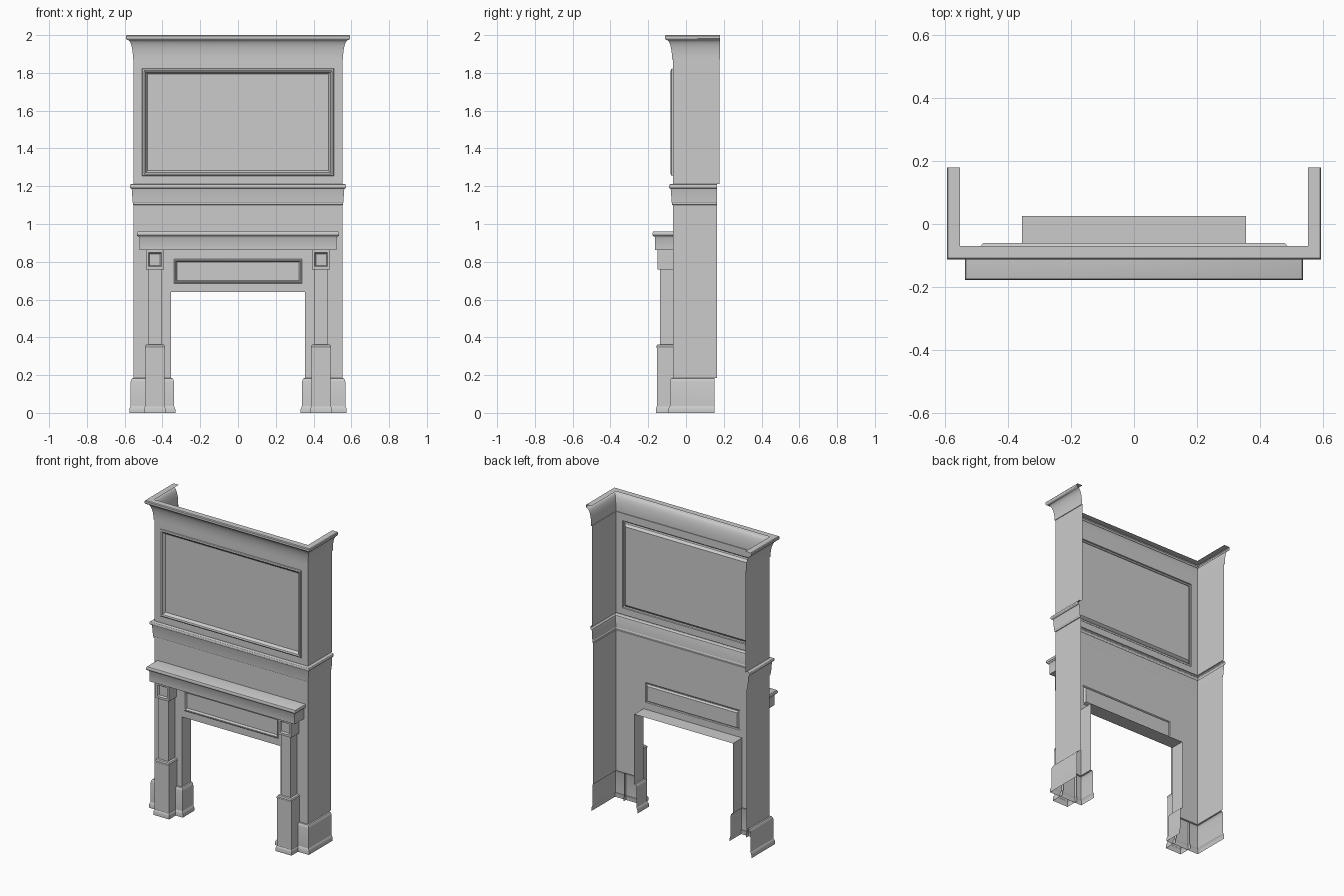
import bpy, bmesh, math
from mathutils import Vector, Matrix

if "Cube" in bpy.data.objects:
    bpy.data.objects.remove(bpy.data.objects["Cube"])

W, F = 0.552, -0.07          # half width and front plane of the wall
JX, JY = 0.355, 0.025        # fire opening half width and lining depth
OPEN_Z = 0.64


def finish(name, bm, mirror=False):
    me = bpy.data.meshes.new(name)
    bm.to_mesh(me)
    bm.free()
    ob = bpy.data.objects.new(name, me)
    bpy.context.collection.objects.link(ob)
    if mirror:
        ob.modifiers.new("mirror", 'MIRROR').use_axis[0] = True
    return ob


def sweep(name, path, profile, mirror=False, cap_top=False, cap_bottom=False):
    """Run an (outward offset, height) profile along a mitred plan path."""
    pts = [Vector(p) for p in path]
    normals = []
    for a, b in zip(pts, pts[1:]):
        d = (b - a).normalized()
        normals.append(Vector((d.y, -d.x)))
    miters = [normals[0]]
    for a, b in zip(normals, normals[1:]):
        miters.append((a + b) / (1 + a.dot(b)))
    miters.append(normals[-1])
    bm = bmesh.new()
    rows = [[bm.verts.new((*(p + m * o), z)) for p, m in zip(pts, miters)]
            for o, z in profile]
    for lo, hi in zip(rows, rows[1:]):
        for i in range(len(pts) - 1):
            bm.faces.new((lo[i], lo[i + 1], hi[i + 1], hi[i]))
    if cap_top:
        bm.faces.new(rows[-1])
    if cap_bottom:
        bm.faces.new(rows[0][::-1])
    return finish(name, bm, mirror)


def panel(name, rings):
    """Nested rectangles (half width, bottom, top, y) ending in a flat field."""
    bm = bmesh.new()
    loops = [[bm.verts.new(c) for c in ((-x, y, a), (x, y, a), (x, y, b), (-x, y, b))]
             for x, a, b, y in rings]
    for o, n in zip(loops, loops[1:]):
        for k in range(4):
            j = (k + 1) % 4
            bm.faces.new((o[k], o[j], n[j], n[k]))
    bm.faces.new(loops[-1])
    return finish(name, bm)


def u_path(half, front, back, cx=0):
    return [(cx - half, back), (cx - half, front), (cx + half, front), (cx + half, back)]


def leg_path(back):
    return [(-W, back), (-W, F), (-JX, F), (-JX, JY)]


# wall legs with plinth blocks, wrapping into the opening
sweep("plinth", leg_path(0.15),
      [(0.023, 0), (0.023, 0.02), (0.02, 0.03), (0.016, 0.036), (0.016, 0.165),
       (0.013, 0.176), (0.008, 0.183), (0, 0.185)], mirror=True)
sweep("wall_leg", leg_path(0.165), [(0, 0.185), (0, OPEN_Z)], mirror=True)

# underside of the opening
bm = bmesh.new()
bm.faces.new([bm.verts.new(c) for c in ((-JX, F, OPEN_Z), (-JX, JY, OPEN_Z),
                                        (JX, JY, OPEN_Z), (JX, F, OPEN_Z))])
finish("opening_soffit", bm)

# lower chimney breast with small panel
panel("breast_front", [(W, OPEN_Z, 1.10, F), (0.34, 0.685, 0.815, F),
                       (0.335, 0.69, 0.81, F - 0.004), (0.33, 0.695, 0.805, F - 0.003),
                       (0.323, 0.702, 0.798, F + 0.01)])
sweep("breast_side", [(-W, 0.165), (-W, F)], [(0, OPEN_Z), (0, 1.10)], mirror=True)

# moulding between lower and upper breast
sweep("middle_moulding", u_path(W, F, 0.165),
      [(0, 1.10), (0.004, 1.102), (0.004, 1.112), (0.006, 1.115), (0.01, 1.18),
       (0.012, 1.187), (0.018, 1.19), (0.021, 1.195), (0.021, 1.203), (0.018, 1.209),
       (0.013, 1.212), (0, 1.212)])

# upper breast with framed panel
panel("overmantel_front", [(W, 1.212, 1.87, F), (0.507, 1.255, 1.822, F),
                           (0.505, 1.257, 1.82, F - 0.008), (0.498, 1.264, 1.813, F - 0.011),
                           (0.49, 1.272, 1.805, F - 0.007), (0.487, 1.275, 1.802, F),
                           (0.478, 1.284, 1.793, F + 0.01)])
sweep("overmantel_side", [(-W, 0.178), (-W, F)], [(0, 1.212), (0, 1.87)], mirror=True)

# coved crown with flat top edge
cove = [(0.004 + 0.03 * (1 - math.cos(t)), 1.875 + 0.1 * math.sin(t))
        for t in [math.pi / 2 * i / 10 for i in range(11)]]
sweep("crown", u_path(W, F, 0.18),
      [(0, 1.87), (0.004, 1.87)] + cove +
      [(0.039, 1.978), (0.042, 1.983), (0.042, 1.995), (0.038, 2.0), (0, 2.0)])

# mantel shelf
sweep("mantel_shelf", u_path(0.522, -0.163, F),
      [(0, 0.862), (0, 0.925), (0.004, 0.933), (0.01, 0.936), (0.014, 0.941),
       (0.014, 0.953), (0.011, 0.959), (0.007, 0.961)], cap_top=True, cap_bottom=True)

# pilasters: foot, pedestal and shaft
sweep("pilaster", u_path(0.035, -0.138, F, -0.44),
      [(0.022, 0), (0.022, 0.022), (0.019, 0.03), (0.016, 0.034), (0.016, 0.343),
       (0.018, 0.346), (0.018, 0.354), (0.013, 0.361), (0, 0.363), (0, 0.765)], mirror=True)

# capitals with a sunk square
bm = bmesh.new()
bmesh.ops.create_cube(bm, size=1, matrix=Matrix.Translation((-0.44, (F - 0.151) / 2, 0.811))
                      @ Matrix.Diagonal((0.096, 0.081, 0.102, 1)))
bm.normal_update()
bmesh.ops.delete(bm, geom=[f for f in bm.faces if f.normal.y > 0.5], context='FACES_ONLY')
face = [f for f in bm.faces if f.normal.y < -0.5]
bmesh.ops.inset_region(bm, faces=face, thickness=0.02)
bmesh.ops.inset_region(bm, faces=face, thickness=0.009, depth=-0.01)
finish("capital", bm, mirror=True)

# smooth the mouldings, keep arrises sharp
for ob in bpy.context.collection.objects:
    ob.select_set(True)
    bpy.context.view_layer.objects.active = ob
bpy.ops.object.shade_smooth_by_angle(angle=math.radians(30))
